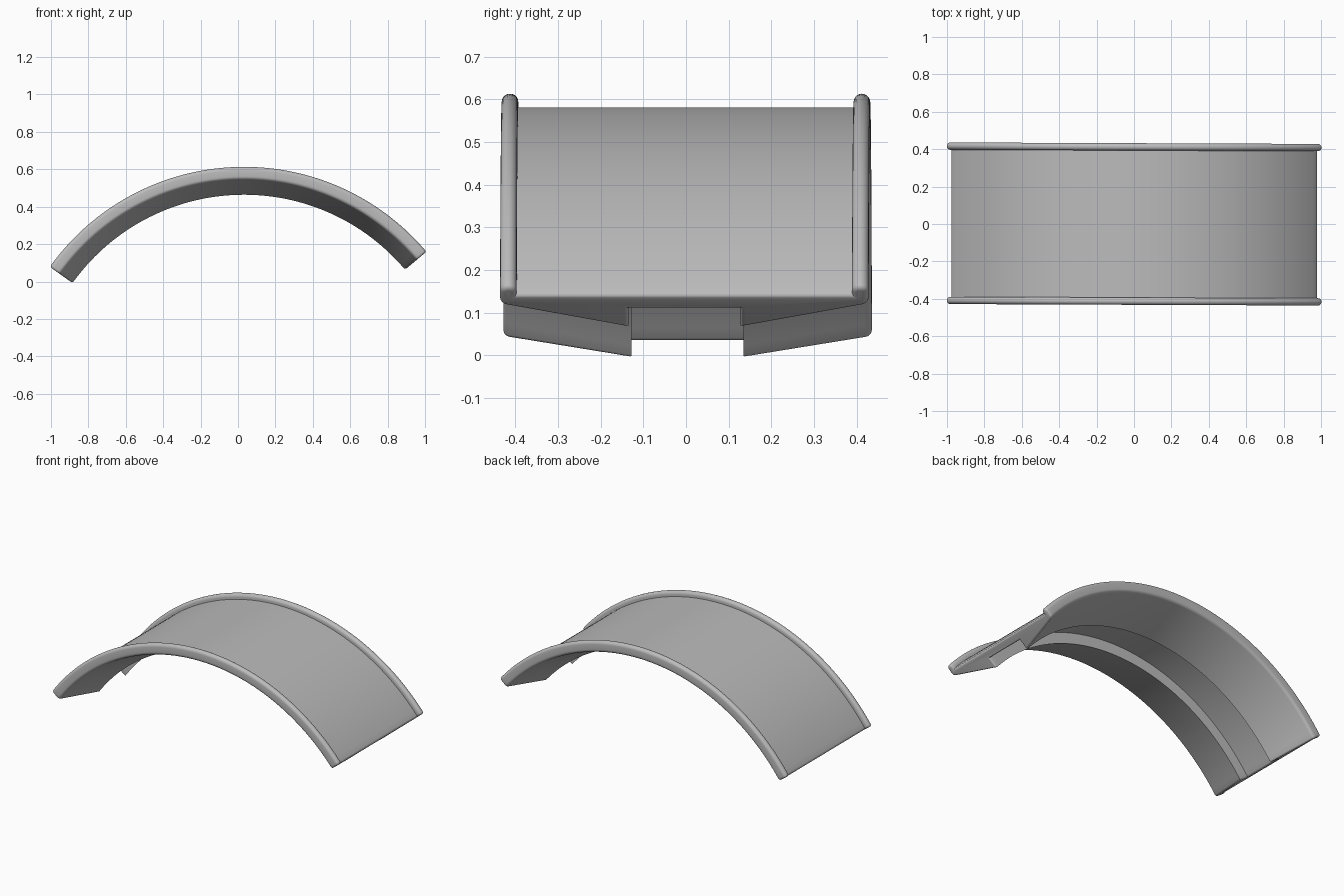
import bpy, bmesh
from math import sin, cos, radians, pi
from mathutils import Vector

cube = bpy.data.objects.get("Cube")
if cube:
    bpy.data.objects.remove(cube)

CENTRE_X, CENTRE_Z = 0.032, -0.662
START, END = radians(40.1), radians(144.5)
STEPS = 72
ROUND = 0.012          # rounding of the two end edges
YAW = -0.004           # slight twist of the part about z


def arc(cy, cr, rad, a0, a1, n):
    """Points of a circular arc in the (y, radius) plane."""
    return [Vector((cy + rad * cos(a0 + (a1 - a0) * i / n),
                    cr + rad * sin(a0 + (a1 - a0) * i / n))) for i in range(n + 1)]


def inset(points, d):
    """Move a clockwise outline inwards by d, with mitred corners."""
    result = []
    for i, p in enumerate(points):
        a = (p - points[i - 1]).normalized()
        b = (points[(i + 1) % len(points)] - p).normalized()
        na, nb = Vector((a.y, -a.x)), Vector((b.y, -b.x))
        result.append(p + (na + nb) * d / (1 + na.dot(nb)))
    return result


# Half cross-section: panel, rounded rim, sloping underside, central channel
half = [Vector((0.393, 1.243))]
half += arc(0.4125, 1.2555, 0.0195, pi, 0, 10)
half += arc(0.412, 1.225, 0.02, 0, -radians(75), 5)
half += [Vector((0.131, 1.126)), Vector((0.131, 1.193))]
outline = half + [Vector((-p.x, p.y)) for p in reversed(half)]

# Stations along the arch: rounded ends plus even steps between them
edge = ROUND / 1.24
rounded = [(edge * (1 - sin(t)), ROUND * (1 - cos(t)))
           for t in (pi / 2 * k / 4 for k in range(4, 0, -1))]
stations = [(START + a, d) for a, d in rounded]
first, last = START + edge, END - edge
stations += [(first + (last - first) * i / STEPS, 0) for i in range(STEPS + 1)]
stations += [(END - a, d) for a, d in reversed(rounded)]

# Sweep the cross-section
bm = bmesh.new()
rings = []
for angle, d in stations:
    ring = []
    for p in inset(outline, d):
        x = CENTRE_X + p.y * cos(angle)
        ring.append(bm.verts.new((x, p.x + YAW * x, CENTRE_Z + p.y * sin(angle))))
    rings.append(ring)
count = len(outline)
for r0, r1 in zip(rings, rings[1:]):
    for i in range(count):
        j = (i + 1) % count
        bm.faces.new((r0[i], r0[j], r1[j], r1[i]))
bm.faces.new(rings[0])
bm.faces.new(rings[-1])
bmesh.ops.recalc_face_normals(bm, faces=bm.faces)

mesh = bpy.data.meshes.new("arched_cover")
bm.to_mesh(mesh)
bm.free()
cover = bpy.data.objects.new("arched_cover", mesh)
bpy.context.collection.objects.link(cover)

# Plain grey finish
grey = bpy.data.materials.new("plain grey")
grey.use_nodes = True
colour = (0.5, 0.5, 0.5, 1)
grey.diffuse_color = colour
grey.node_tree.nodes["Principled BSDF"].inputs["Base Color"].default_value = colour
mesh.materials.append(grey)

bpy.ops.object.select_all(action='DESELECT')
cover.select_set(True)
bpy.context.view_layer.objects.active = cover
bpy.ops.object.shade_smooth_by_angle(angle=radians(35))
